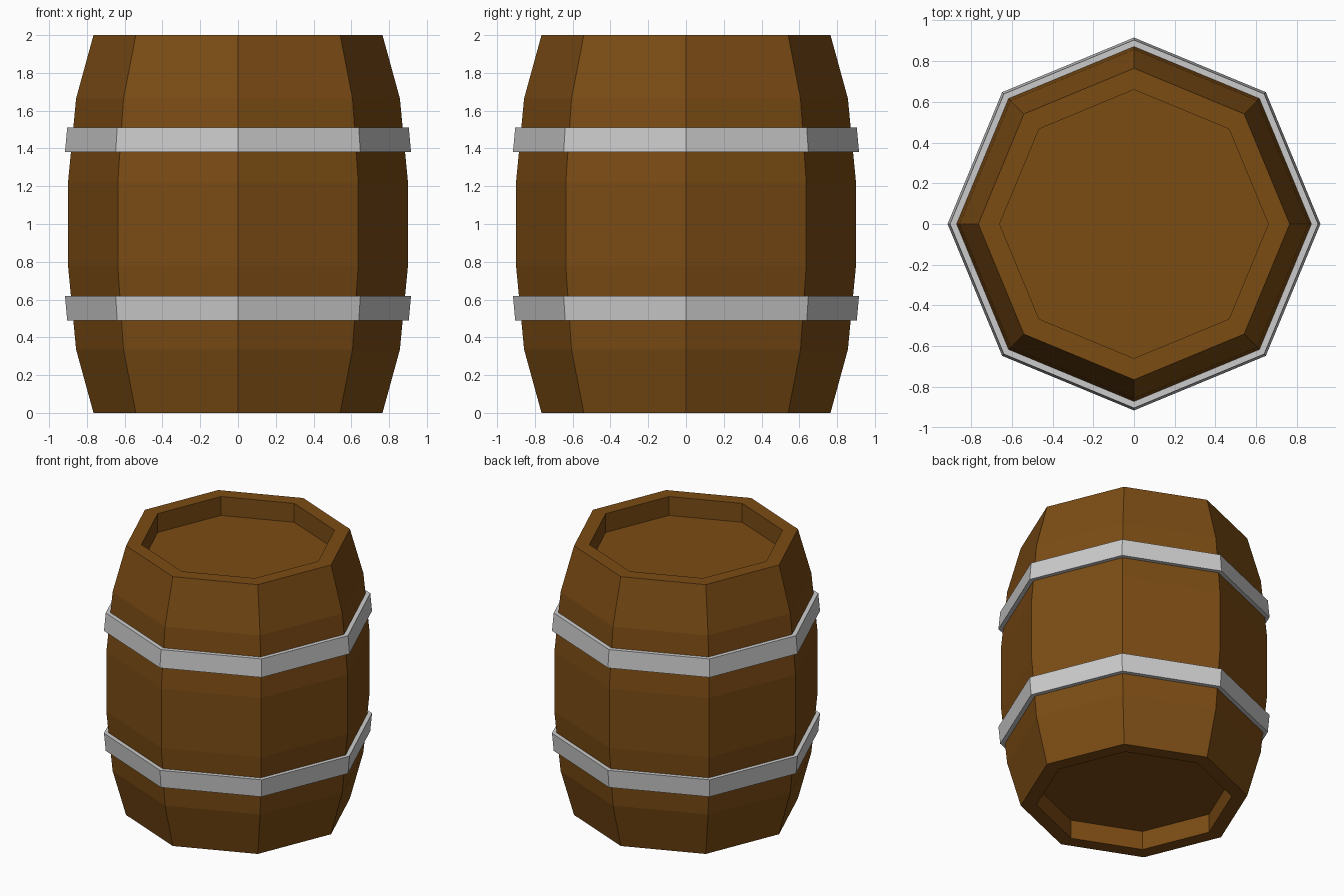
import bpy, bmesh
from math import cos, sin, pi

if "Cube" in bpy.data.objects:
    bpy.data.objects.remove(bpy.data.objects["Cube"])

SIDES = 8


def lathe(name, profile, closed=False, material=None):
    """Turn a (radius, z) profile into an octagonal solid."""
    bm = bmesh.new()
    rings = [[bm.verts.new((r * cos(2 * pi * i / SIDES), r * sin(2 * pi * i / SIDES), z))
              for i in range(SIDES)] for r, z in profile]
    pairs = list(zip(rings, rings[1:]))
    if closed:
        pairs.append((rings[-1], rings[0]))
    else:
        bm.faces.new(rings[0])
        bm.faces.new(rings[-1])
    for a, b in pairs:
        for i in range(SIDES):
            j = (i + 1) % SIDES
            bm.faces.new((a[i], a[j], b[j], b[i]))
    bmesh.ops.recalc_face_normals(bm, faces=bm.faces)
    mesh = bpy.data.meshes.new(name)
    bm.to_mesh(mesh)
    bm.free()
    if material:
        mesh.materials.append(material)
    obj = bpy.data.objects.new(name, mesh)
    bpy.context.collection.objects.link(obj)
    return obj


wood = bpy.data.materials.new("wood")
wood.diffuse_color = (0.2, 0.072, 0.007, 1)
wood.use_nodes = True
wood.node_tree.nodes["Principled BSDF"].inputs["Base Color"].default_value = wood.diffuse_color

# Barrel body: recessed head, rim and bulging staves, mirrored about mid height
lower = [(0.66, 0.14), (0.66, 0.0), (0.765, 0.0), (0.857, 0.335), (0.9, 0.78)]
upper = [(r, 2 - z) for r, z in reversed(lower)]
lathe("barrel_body", lower + upper, material=wood)

# Metal hoops, tapered to follow the staves
hoop = [(0.86, 0.488), (0.904, 0.488), (0.916, 0.62), (0.872, 0.62)]
lathe("lower_hoop", hoop, closed=True)
lathe("upper_hoop", [(r, 2 - z) for r, z in hoop], closed=True)
